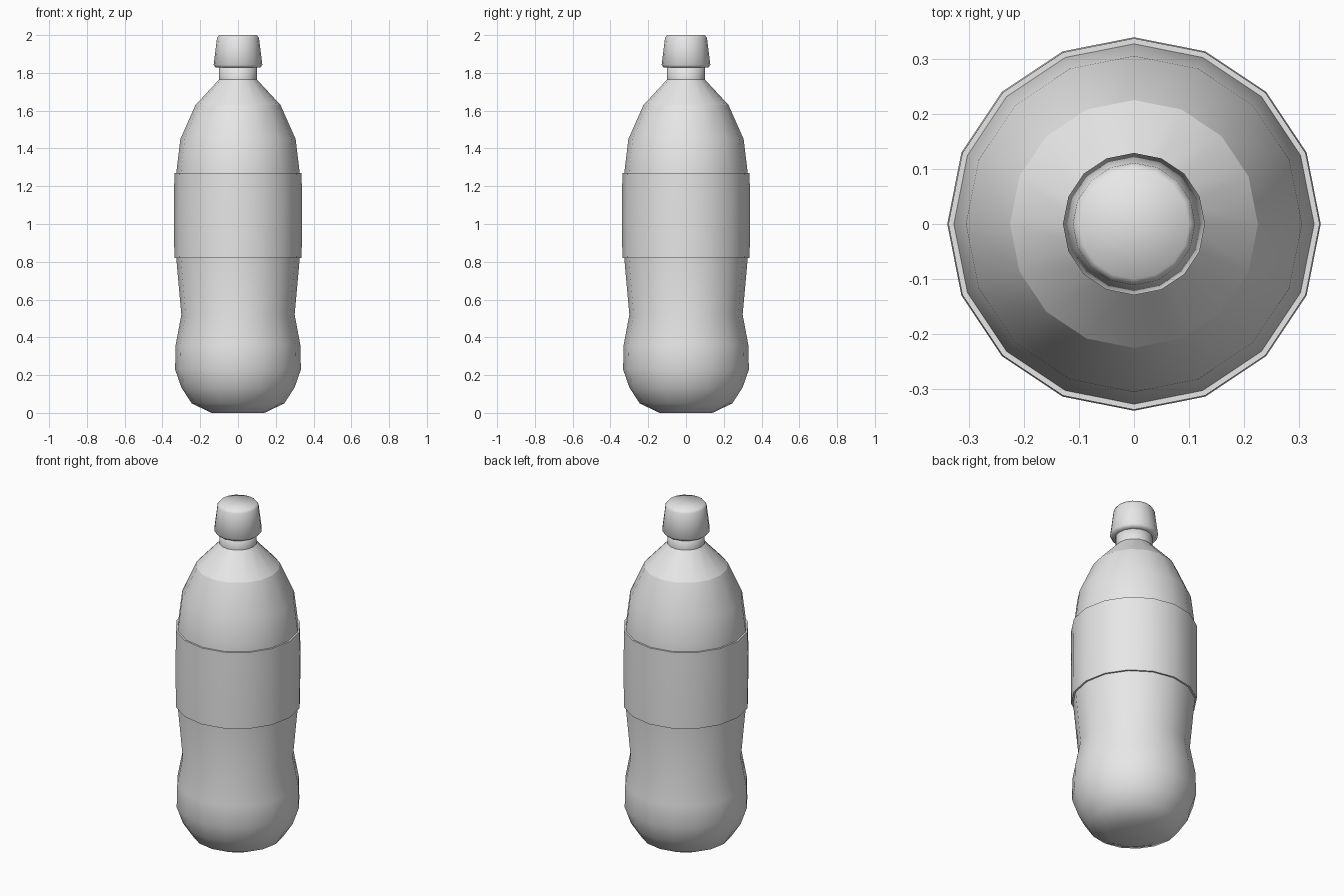
import bpy, bmesh, math

if "Cube" in bpy.data.objects:
    bpy.data.objects.remove(bpy.data.objects["Cube"])

SIDES = 16


def material(name, rgb):
    m = bpy.data.materials.new(name)
    m.diffuse_color = (*rgb, 1.0)
    m.use_nodes = True
    m.node_tree.nodes["Principled BSDF"].inputs["Base Color"].default_value = m.diffuse_color
    return m


grey = material("plain grey", (0.8, 0.8, 0.8))


def lathe(name, profile, mat, sharp=(), closed=True):
    """Spin (radius, z) points around z; rings listed in sharp stay crisp."""
    bm = bmesh.new()
    rings = []
    for r, z in profile:
        rings.append([bm.verts.new((r * math.cos(2 * math.pi * i / SIDES),
                                    r * math.sin(2 * math.pi * i / SIDES), z))
                      for i in range(SIDES)])
    for a, b in zip(rings, rings[1:]):
        for i in range(SIDES):
            j = (i + 1) % SIDES
            bm.faces.new((a[i], a[j], b[j], b[i]))
    if closed:
        bm.faces.new(rings[0][::-1])
        bm.faces.new(rings[-1])
    for f in bm.faces:
        f.smooth = True
    for k in sharp:
        for i in range(SIDES):
            bm.edges.get((rings[k][i], rings[k][(i + 1) % SIDES])).smooth = False
    me = bpy.data.meshes.new(name)
    bm.to_mesh(me)
    bm.free()
    me.materials.append(mat)
    ob = bpy.data.objects.new(name, me)
    bpy.context.collection.objects.link(ob)
    return ob


# Bottle body: rounded base, waist, shoulder and neck
lathe("bottle_body", [
    (0.14, 0.0), (0.245, 0.05), (0.30, 0.135), (0.333, 0.23), (0.33, 0.36),
    (0.30, 0.52), (0.327, 0.82), (0.327, 1.27), (0.305, 1.45), (0.225, 1.63),
    (0.10, 1.765), (0.10, 1.85)], grey, sharp=(9, 10))

# Wrap label: thin raised band with crisp lips
lathe("label", [
    (0.32, 0.82), (0.337, 0.82), (0.339, 1.045), (0.337, 1.27), (0.32, 1.27)],
    grey, sharp=(1, 3), closed=False)

# Screw cap: tapered with softened rims
lathe("cap", [
    (0.095, 1.828), (0.118, 1.828), (0.129, 1.842), (0.111, 1.985), (0.10, 2.0)],
    grey)
